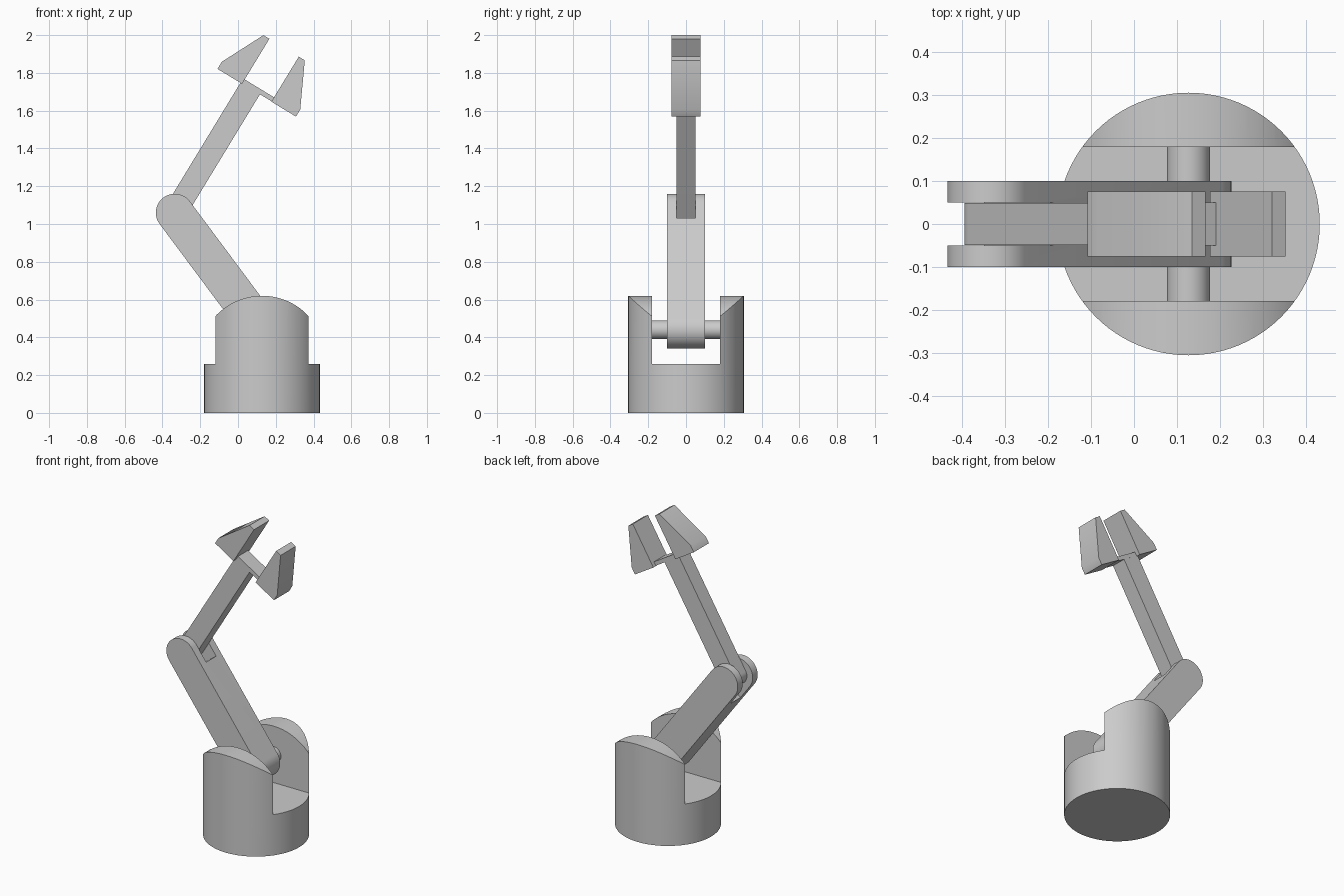
import bpy
import bmesh
import math
from mathutils import Vector

cube = bpy.data.objects.get("Cube")
if cube:
    bpy.data.objects.remove(cube, do_unlink=True)

grey = bpy.data.materials.new("plain grey")
grey.use_nodes = True
grey.diffuse_color = (0.6, 0.6, 0.6, 1)
grey.node_tree.nodes["Principled BSDF"].inputs["Base Color"].default_value = (0.6, 0.6, 0.6, 1)


def prism(name, points, half_depth):
    """Extrude an x-z outline along y, centred on y = 0."""
    bm = bmesh.new()
    face = bm.faces.new([bm.verts.new((x, -half_depth, z)) for x, z in points])
    side = bmesh.ops.extrude_face_region(bm, geom=[face])["geom"]
    moved = [v for v in side if isinstance(v, bmesh.types.BMVert)]
    bmesh.ops.translate(bm, verts=moved, vec=(0, 2 * half_depth, 0))
    bmesh.ops.recalc_face_normals(bm, faces=bm.faces)
    mesh = bpy.data.meshes.new(name)
    bm.to_mesh(mesh)
    bm.free()
    mesh.materials.append(grey)
    obj = bpy.data.objects.new(name, mesh)
    bpy.context.collection.objects.link(obj)
    return obj


def activate(obj):
    bpy.ops.object.select_all(action='DESELECT')
    obj.select_set(True)
    bpy.context.view_layer.objects.active = obj


def boolean(obj, cutter, operation):
    mod = obj.modifiers.new("cut", 'BOOLEAN')
    mod.operation = operation
    mod.solver = 'EXACT'
    mod.object = cutter
    activate(obj)
    bpy.ops.object.modifier_apply(modifier=mod.name)
    bpy.data.objects.remove(cutter, do_unlink=True)


def arc(center, radius, start, end, steps=32):
    """Points on an arc, angles in radians."""
    angles = [start + (end - start) * i / steps for i in range(steps + 1)]
    return [(center[0] + radius * math.cos(a), center[1] + radius * math.sin(a)) for a in angles]


# Joint positions in the x-z plane
shoulder = Vector((0.127, 0.44))
elbow = Vector((-0.335, 1.06))
along = Vector((0.52, 0.855)).normalized()
across = Vector((along.y, -along.x))


def hand(u, v):
    """Point in the forearm's own frame."""
    return elbow + across * u + along * v


# Base: drum with a slot between two round-topped cheeks
cx = shoulder.x
bpy.ops.mesh.primitive_cylinder_add(vertices=96, radius=0.306, depth=0.7, location=(cx, 0, 0.35))
base = bpy.context.object
base.name = "base"
base.data.materials.append(grey)
dome = arc((cx, 0.284), 0.336, 0.1, math.pi - 0.1, 64)
dome += [(cx - 0.4, 0.2), (cx - 0.4, -0.1), (cx + 0.4, -0.1), (cx + 0.4, 0.2)]
boolean(base, prism("dome_cutter", dome, 0.5), 'INTERSECT')
slot = [(cx - 0.5, 0.26), (cx + 0.5, 0.26), (cx + 0.5, 0.9), (cx - 0.5, 0.9)]
boolean(base, prism("slot_cutter", slot, 0.18), 'DIFFERENCE')

# Shoulder axle
axle = prism("shoulder_axle", arc(shoulder, 0.05, 0, math.tau, 48)[:-1], 0.182)

# Upper arm: rounded bar, forked at the elbow
lean = (elbow - shoulder).normalized()
heading = math.atan2(lean.y, lean.x)
quarter = math.pi / 2
outline = arc(elbow, 0.1, heading - quarter, heading + quarter)
outline += arc(shoulder, 0.1, heading + quarter, heading + 3 * quarter)
upper_arm = prism("upper_arm", outline, 0.1)
side = Vector((-lean.y, lean.x))
fork = [elbow + lean * a + side * b for a, b in ((-0.11, -0.2), (-0.11, 0.2), (0.2, 0.2), (0.2, -0.2))]
boolean(upper_arm, prism("fork_cutter", fork, 0.05), 'DIFFERENCE')

# Forearm: bar with a round heel turning in the fork
angle = math.atan2(along.y, along.x)
heel = arc(elbow, 0.06, angle + quarter, angle + 3 * quarter)
forearm = prism("forearm", heel + [hand(0.06, 0.775), hand(-0.06, 0.775)], 0.0495)

# Gripper: cross bar and two tapered jaws
bar = [hand(u, v) for u, v in ((-0.06, 0.77), (0.14, 0.77), (0.14, 0.795), (-0.06, 0.795))]
gripper_bar = prism("gripper_bar", bar, 0.05)
jaw = ((0, 0.768), (0.152, 0.768), (0.152, 0.812), (0.037, 1.047), (0, 1.047))
jaws = [prism(name, [hand(inner + sign * u, v) for u, v in jaw], 0.076)
        for name, inner, sign in (("right_jaw", -0.05, -1), ("left_jaw", 0.132, 1))]

# Smooth curved faces, keep the edges crisp
for obj in [base, axle, upper_arm, forearm, gripper_bar] + jaws:
    activate(obj)
    bpy.ops.object.shade_smooth_by_angle(angle=math.radians(30))
